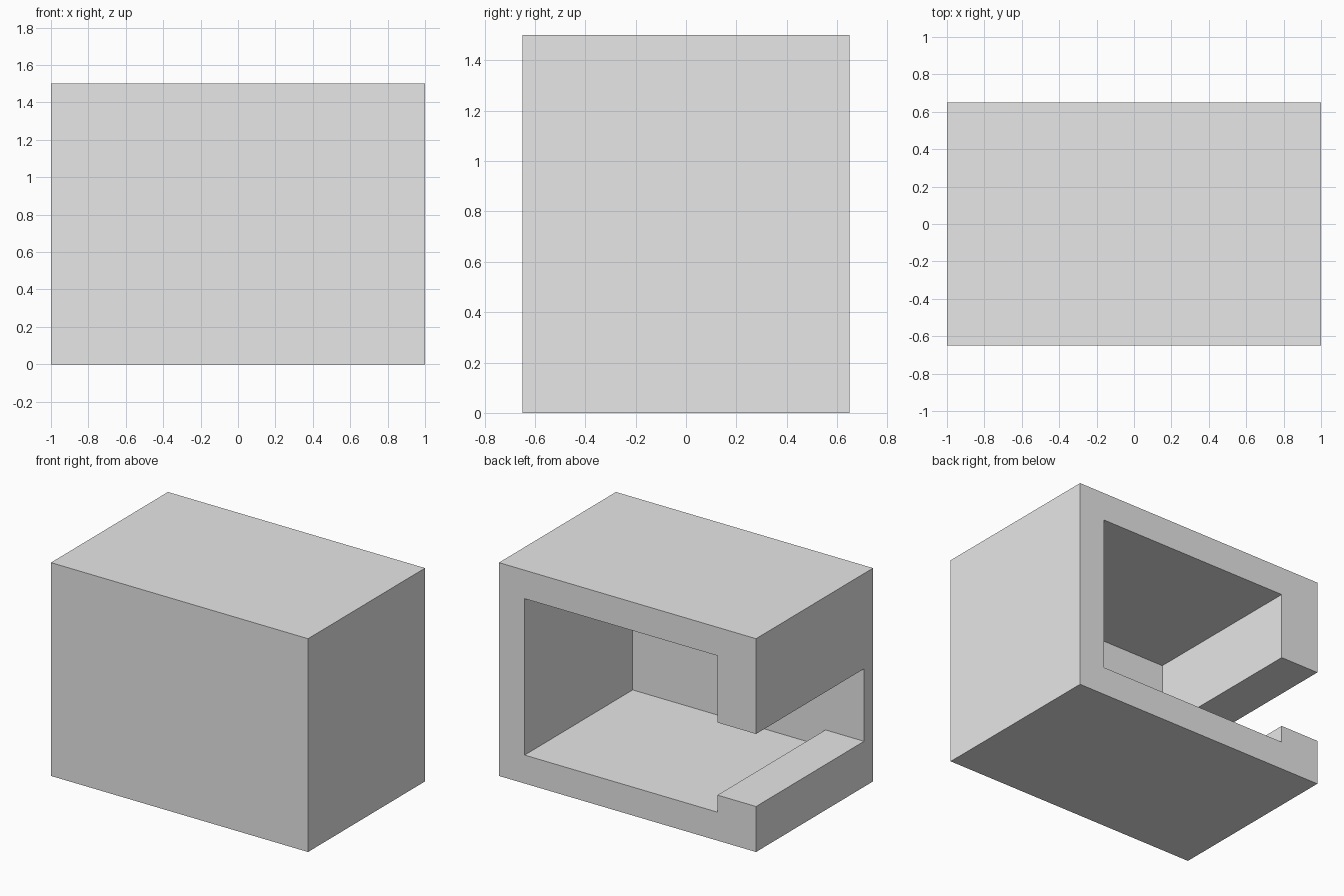
import bpy
import bmesh

default_cube = bpy.data.objects.get("Cube")
if default_cube:
    bpy.data.objects.remove(default_cube, do_unlink=True)


def make_material(name, colour):
    mat = bpy.data.materials.new(name)
    mat.use_nodes = True
    mat.diffuse_color = colour
    mat.node_tree.nodes["Principled BSDF"].inputs["Base Color"].default_value = colour
    return mat


def extrude_profile(name, profile, y_front, y_back):
    """Solid made by extruding an (x, z) outline along y."""
    bm = bmesh.new()
    outline = bm.faces.new([bm.verts.new((x, y_front, z)) for x, z in profile])
    swept = bmesh.ops.extrude_face_region(bm, geom=[outline])["geom"]
    verts = [v for v in swept if isinstance(v, bmesh.types.BMVert)]
    bmesh.ops.translate(bm, verts=verts, vec=(0, y_back - y_front, 0))
    bmesh.ops.recalc_face_normals(bm, faces=bm.faces)
    mesh = bpy.data.meshes.new(name)
    bm.to_mesh(mesh)
    bm.free()
    obj = bpy.data.objects.new(name, mesh)
    bpy.context.collection.objects.link(obj)
    return obj


grey = make_material("light grey", (0.8, 0.8, 0.8, 1))

# Solid outer block
housing = extrude_profile("housing", [(-1, 0), (1, 0), (1, 1.5), (-1, 1.5)], -0.65, 0.65)
housing.data.materials.append(grey)

# Cavity open at the back, with a slot running out through the -x side
cavity = extrude_profile(
    "cavity_cutter",
    [(-0.7, 0.2), (0.8, 0.2), (0.8, 1.3), (-0.7, 1.3),
     (-0.7, 0.83), (-1.2, 0.83), (-1.2, 0.32), (-0.7, 0.32)],
    -0.55, 0.8)
cavity.data.materials.append(grey)
cavity.hide_render = True

# Cut the cavity and discard the cutter
cut = housing.modifiers.new("cavity", "BOOLEAN")
cut.operation = "DIFFERENCE"
cut.solver = "EXACT"
cut.object = cavity
bpy.context.view_layer.objects.active = housing
bpy.ops.object.modifier_apply(modifier=cut.name)
bpy.data.objects.remove(cavity, do_unlink=True)
